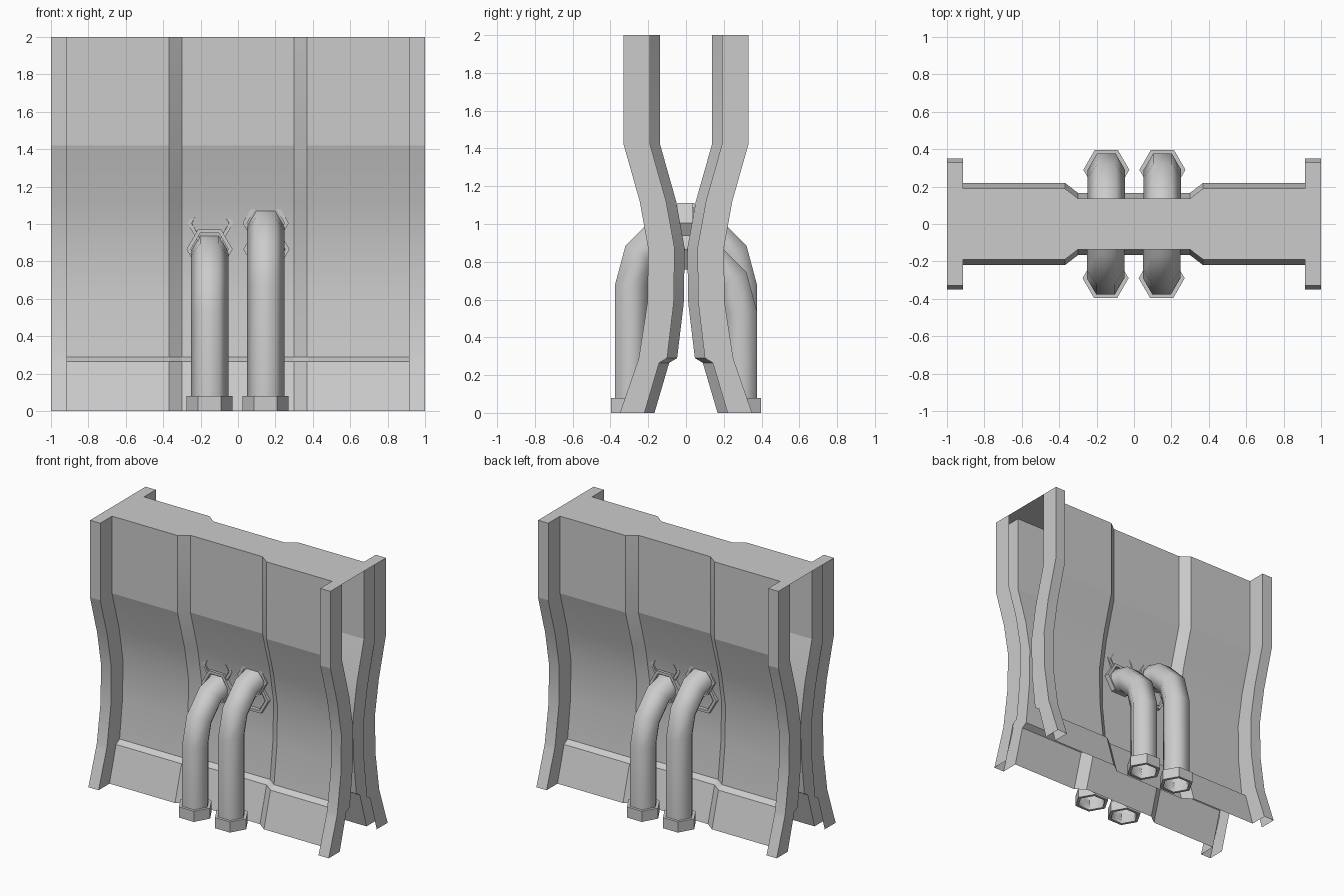
import bpy, bmesh, math
from mathutils import Vector

if "Cube" in bpy.data.objects:
    bpy.data.objects.remove(bpy.data.objects["Cube"])


def make_object(name, bm, angle=None):
    bmesh.ops.recalc_face_normals(bm, faces=bm.faces)
    me = bpy.data.meshes.new(name)
    bm.to_mesh(me)
    bm.free()
    ob = bpy.data.objects.new(name, me)
    bpy.context.collection.objects.link(ob)
    if angle:
        bpy.ops.object.select_all(action='DESELECT')
        bpy.context.view_layer.objects.active = ob
        ob.select_set(True)
        bpy.ops.object.shade_smooth_by_angle(angle=math.radians(angle))
    return ob


def bridge(bm, rows, closed=False):
    for a, b in zip(rows, rows[1:]):
        n = len(a)
        for i in range(n if closed else n - 1):
            j = (i + 1) % n
            bm.faces.new((a[i], a[j], b[j], b[i]))


# Wall shell: height, rib depth, panel depth
LEVELS = [(0, .35, .22), (.265, .258, .142), (.29, .25, .10), (.58, .205, .065),
          (.87, .20, .06), (1.12, .245, .105), (1.42, .33, .19), (2, .33, .19)]
RECESS = .053


def wall_row(bm, level, s):
    z, rib, panel = level
    rec = panel - RECESS
    half = [(1, panel), (1, rib), (.915, rib), (.915, panel), (.37, panel), (.30, rec)]
    pts = [(-x, -d) for x, d in half] + [(x, -d) for x, d in reversed(half)]
    return [bm.verts.new((s * x, s * y, z)) for x, y in pts]


bm = bmesh.new()
top = []
for s in (1, -1):
    rows = [wall_row(bm, lv, s) for lv in LEVELS]
    bridge(bm, rows)
    top += rows[-1]
bm.faces.new(top)  # top cap joining both sides
make_object("wall_shell", bm, 14)


# Hexagonal pipes and collars
def hex_ring(bm, centre, radius, up, s):
    side = Vector((1, 0, 0))
    ring = []
    for k in range(6):
        a = k * math.pi / 3
        p = centre + radius * (math.cos(a) * side + math.sin(a) * up)
        ring.append(bm.verts.new((s * p.x, s * p.y, p.z)))
    return ring


def pipe(name, x, top_z, s):
    bend, y0 = .33, -.29
    bm = bmesh.new()
    rows = [hex_ring(bm, Vector((x, y0, 0)), .1, Vector((0, 1, 0)), s)]
    for k in range(4):
        a = math.radians(30 * k)
        c = Vector((x, y0 + bend * (1 - math.cos(a)), top_z - bend + bend * math.sin(a)))
        rows.append(hex_ring(bm, c, .1, Vector((0, math.cos(a), -math.sin(a))), s))
    bridge(bm, rows, True)
    make_object(name, bm, 65)


def collar(name, centre, axis, up, s):
    bm = bmesh.new()
    far = centre + axis * .08
    loops = [(centre, .1), (centre, .123), (far, .123), (far, .1)]
    rows = [hex_ring(bm, c, r, up, s) for c, r in loops]
    bridge(bm, rows + rows[:1], True)
    make_object(name, bm)


Y, Z = Vector((0, 1, 0)), Vector((0, 0, 1))
for side, s in (("front", 1), ("back", -1)):
    for size, x, top_z in (("short", -.152, .865), ("tall", .148, 1.005)):
        pipe(f"{side}_{size}_pipe", x, top_z, s)
        collar(f"{side}_{size}_floor_collar", Vector((x, -.29, 0)), Z, Y, s)
        collar(f"{side}_{size}_wall_collar", Vector((x, -.045, top_z)), Y, Z, s)
